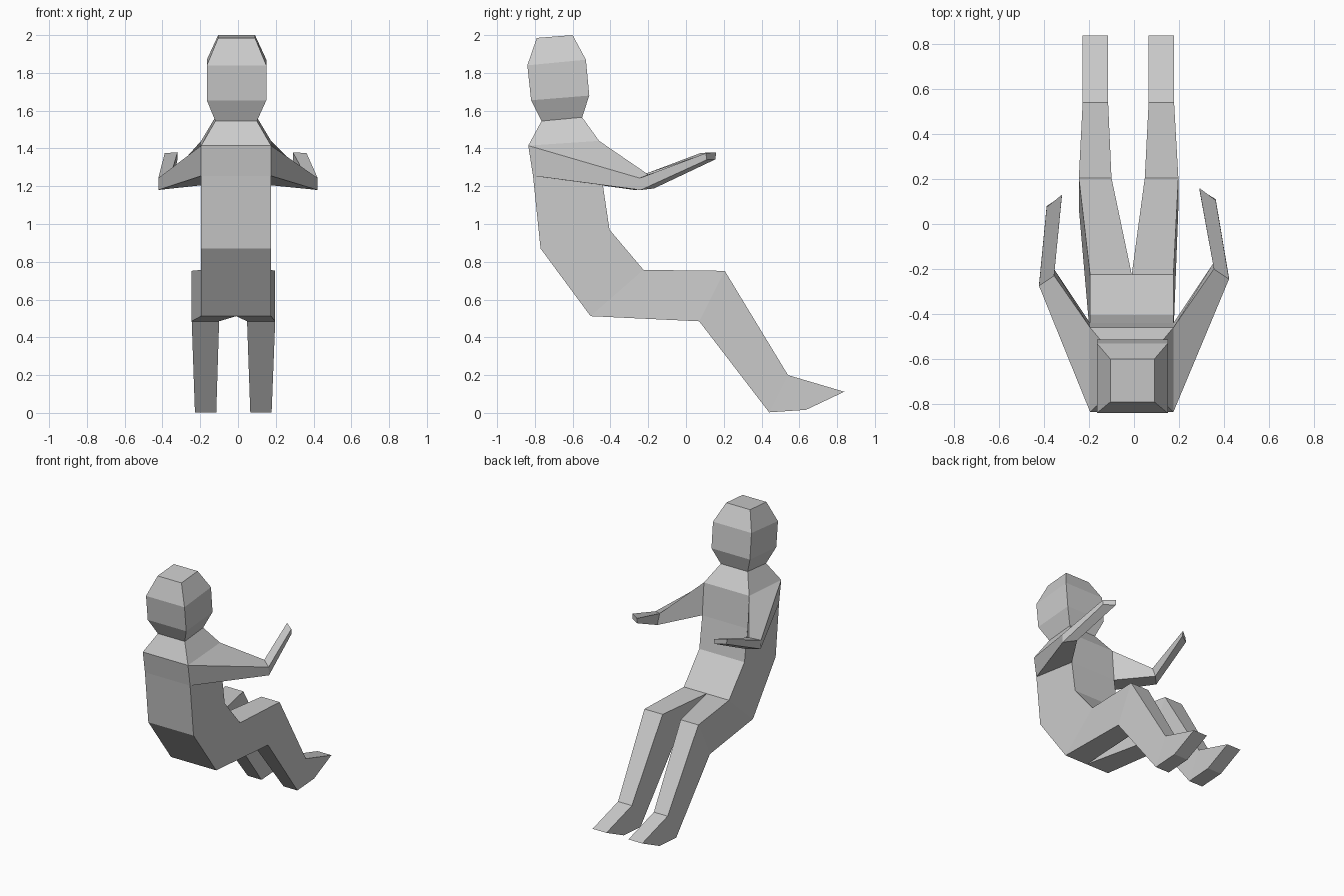
import bpy, bmesh

if "Cube" in bpy.data.objects:
    bpy.data.objects.remove(bpy.data.objects["Cube"])


def section(x0, x1, back, front):
    """Four-sided cross-section: x range, back (y, z) and front (y, z) edges."""
    return [(x0, *back), (x1, *back), (x1, *front), (x0, *front)]


def loft(name, rings, cap_start=False, cap_end=False, open_sides=()):
    """Skin four-point rings; open_sides lists (segment, side) left out for joints."""
    bm = bmesh.new()
    vs = [[bm.verts.new(p) for p in r] for r in rings]
    for i in range(len(vs) - 1):
        a, b = vs[i], vs[i + 1]
        for k in range(4):
            if (i, k) not in open_sides:
                n = (k + 1) % 4
                bm.faces.new((a[k], a[n], b[n], b[k]))
    if cap_start:
        bm.faces.new(vs[0])
    if cap_end:
        bm.faces.new(vs[-1])
    bmesh.ops.recalc_face_normals(bm, faces=bm.faces[:])
    me = bpy.data.meshes.new(name)
    bm.to_mesh(me)
    bm.free()
    ob = bpy.data.objects.new(name, me)
    bpy.context.collection.objects.link(ob)
    return ob


L, R, MID = -0.195, 0.175, -0.01          # torso sides and centre line
NECK = section(-0.12, 0.10, (-0.765, 1.545), (-0.55, 1.565))
SHOULDER_B, SHOULDER_F = (-0.835, 1.415), (-0.46, 1.44)
ARMPIT_B, ARMPIT_F = (-0.81, 1.255), (-0.44, 1.205)
HIP_B, HIP_F = (-0.505, 0.512), (-0.225, 0.757)

# Head: faceted block tapering to crown and neck
loft("head", [
    section(-0.105, 0.09, (-0.79, 1.985), (-0.60, 2.0)),
    section(-0.165, 0.15, (-0.84, 1.84), (-0.53, 1.87)),
    section(-0.165, 0.15, (-0.82, 1.655), (-0.512, 1.68)),
    NECK], cap_start=True)

# Torso: neck to hips, open where the arms and legs join
loft("torso", [
    NECK,
    section(L, R, SHOULDER_B, SHOULDER_F),
    section(L, R, ARMPIT_B, ARMPIT_F),
    section(L, R, (-0.77, 0.87), (-0.405, 0.97)),
    section(L, R, HIP_B, HIP_F)], open_sides={(1, 1), (1, 3)})

# Legs: hip, knee, ankle, toe (outer and inner x at each joint)
for side, hip_x, knee, ankle in (("left", L, (-0.245, -0.10), (-0.228, -0.115)),
                                 ("right", R, (0.197, 0.048), (0.178, 0.065))):
    loft(side + "_leg", [
        section(hip_x, MID, HIP_B, HIP_F),
        section(*knee, (0.07, 0.485), (0.205, 0.752)),
        section(*ankle, (0.44, 0.003), (0.54, 0.20)),
        section(*ankle, (0.635, 0.016), (0.838, 0.112))], cap_end=True)

# Arms: shoulder, elbow, hand; the right one reaches slightly further forward
for side, s, sx, dy, hand in (("left", -1, L, -0.03, (0.388, 0.32)),
                              ("right", 1, R, 0.0, (0.363, 0.29))):
    elbow_out, elbow_in = s * 0.422, s * 0.355
    hand_out, hand_in = s * hand[0], s * hand[1]
    loft(side + "_arm", [
        [(sx, *SHOULDER_B), (sx, *SHOULDER_F), (sx, *ARMPIT_F), (sx, *ARMPIT_B)],
        [(elbow_out, -0.245 + dy, 1.243), (elbow_in, -0.20 + dy, 1.262),
         (elbow_in, -0.17 + dy, 1.188), (elbow_out, -0.24 + dy, 1.18)],
        [(hand_out, 0.105 + dy, 1.375), (hand_in, 0.16 + dy, 1.38),
         (hand_in, 0.155 + dy, 1.342), (hand_out, 0.11 + dy, 1.34)]],
        cap_end=True)
